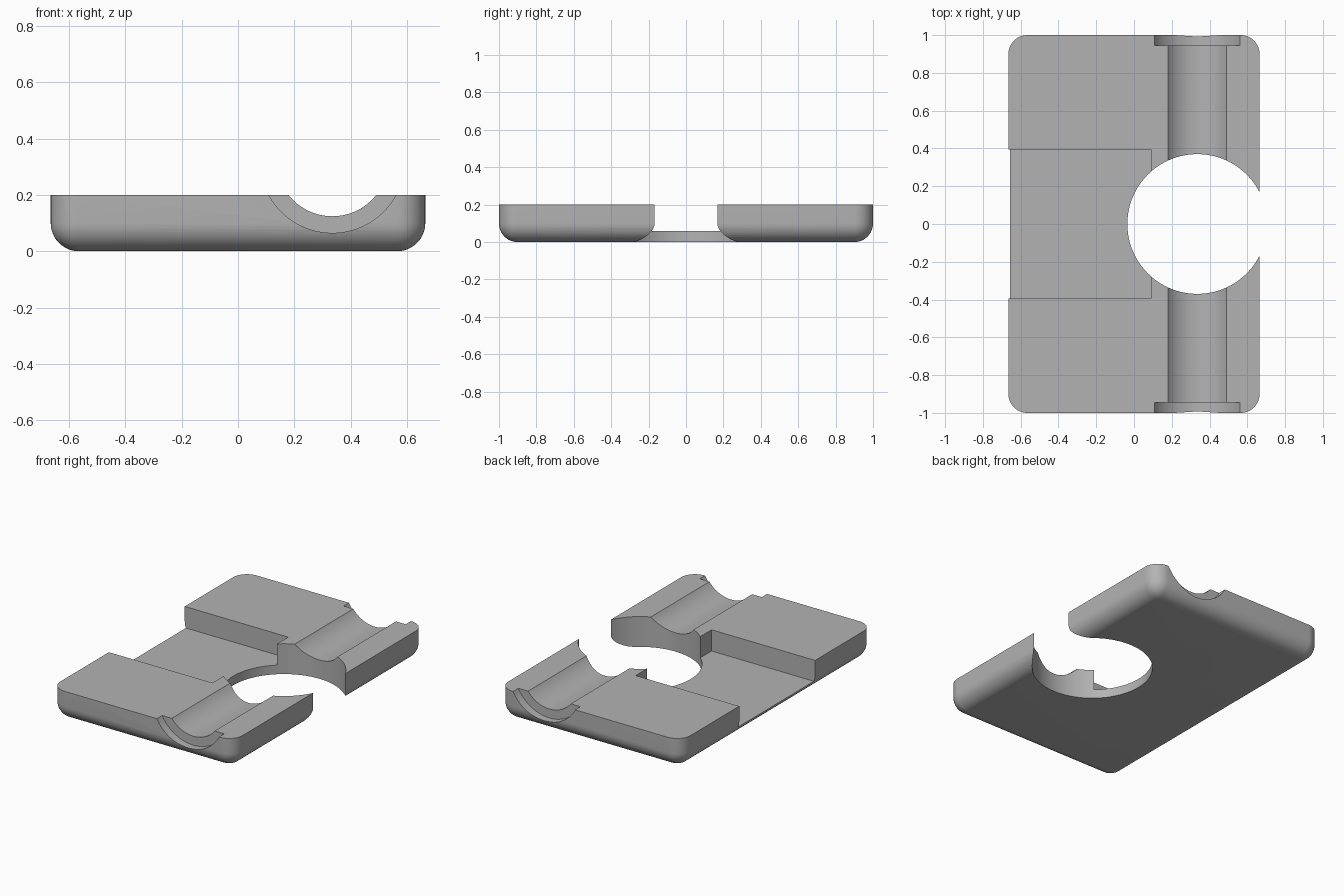
import bpy, bmesh, math
from mathutils import Matrix, Vector

cube = bpy.data.objects.get("Cube")
if cube:
    bpy.data.objects.remove(cube, do_unlink=True)

HALF_X, HALF_Y, HEIGHT = 0.665, 1.0, 0.2
AXIS_X, AXIS_Z = 0.335, 0.322

grey = bpy.data.materials.new("plain grey")
grey.use_nodes = True
grey.diffuse_color = (0.45, 0.45, 0.45, 1)
grey.node_tree.nodes["Principled BSDF"].inputs["Base Color"].default_value = (0.45, 0.45, 0.45, 1)


def finish(name, bm):
    bmesh.ops.recalc_face_normals(bm, faces=bm.faces)
    mesh = bpy.data.meshes.new(name)
    bm.to_mesh(mesh)
    bm.free()
    mesh.materials.append(grey)
    obj = bpy.data.objects.new(name, mesh)
    bpy.context.collection.objects.link(obj)
    return obj


def box(low, high):
    bm = bmesh.new()
    low, high = Vector(low), Vector(high)
    size = Matrix.Diagonal((*(high - low), 1))
    bmesh.ops.create_cube(bm, size=1, matrix=Matrix.Translation((low + high) / 2) @ size)
    return bm


def cylinder(name, radius, length, centre, along_y=False):
    bm = bmesh.new()
    turn = Matrix.Rotation(math.pi / 2 if along_y else 0, 4, 'X')
    bmesh.ops.create_cone(bm, cap_ends=True, segments=128, radius1=radius, radius2=radius,
                          depth=length, matrix=Matrix.Translation(centre) @ turn)
    return finish(name, bm)


# Block with rounded upright corners and a rounded underside
bm = box((-HALF_X, -HALF_Y, 0), (HALF_X, HALF_Y, HEIGHT))
rounded = [e for e in bm.edges if min(v.co.z for v in e.verts) < 0.01]
bmesh.ops.bevel(bm, geom=rounded, offset=0.1, segments=12, profile=0.5, affect='EDGES')
block = finish("clamp_block", bm)

# Cutters: open-sided hole, side recess, long channel and its wider ends
cutters = [
    cylinder("hole_cutter", 0.37, 1, (AXIS_X, 0, 0)),
    finish("recess_cutter", box((-1, -0.395, 0.06), (0.09, 0.395, 0.5))),
    cylinder("channel_cutter", 0.198, 3, (AXIS_X, 0, AXIS_Z), True),
]
for side, label in ((-1, "front"), (1, "back")):
    cutters.append(cylinder(label + "_collar_cutter", 0.257, 0.2,
                            (AXIS_X, side * 1.045, AXIS_Z), True))

bpy.ops.object.select_all(action='DESELECT')
bpy.context.view_layer.objects.active = block
block.select_set(True)
for cutter in cutters:
    mod = block.modifiers.new(cutter.name, 'BOOLEAN')
    mod.operation = 'DIFFERENCE'
    mod.solver = 'EXACT'
    mod.object = cutter
    bpy.ops.object.modifier_apply(modifier=mod.name)
    bpy.data.objects.remove(cutter, do_unlink=True)

# Smooth curves with crisp cut edges
bpy.ops.object.shade_smooth_by_angle(angle=math.radians(25))
